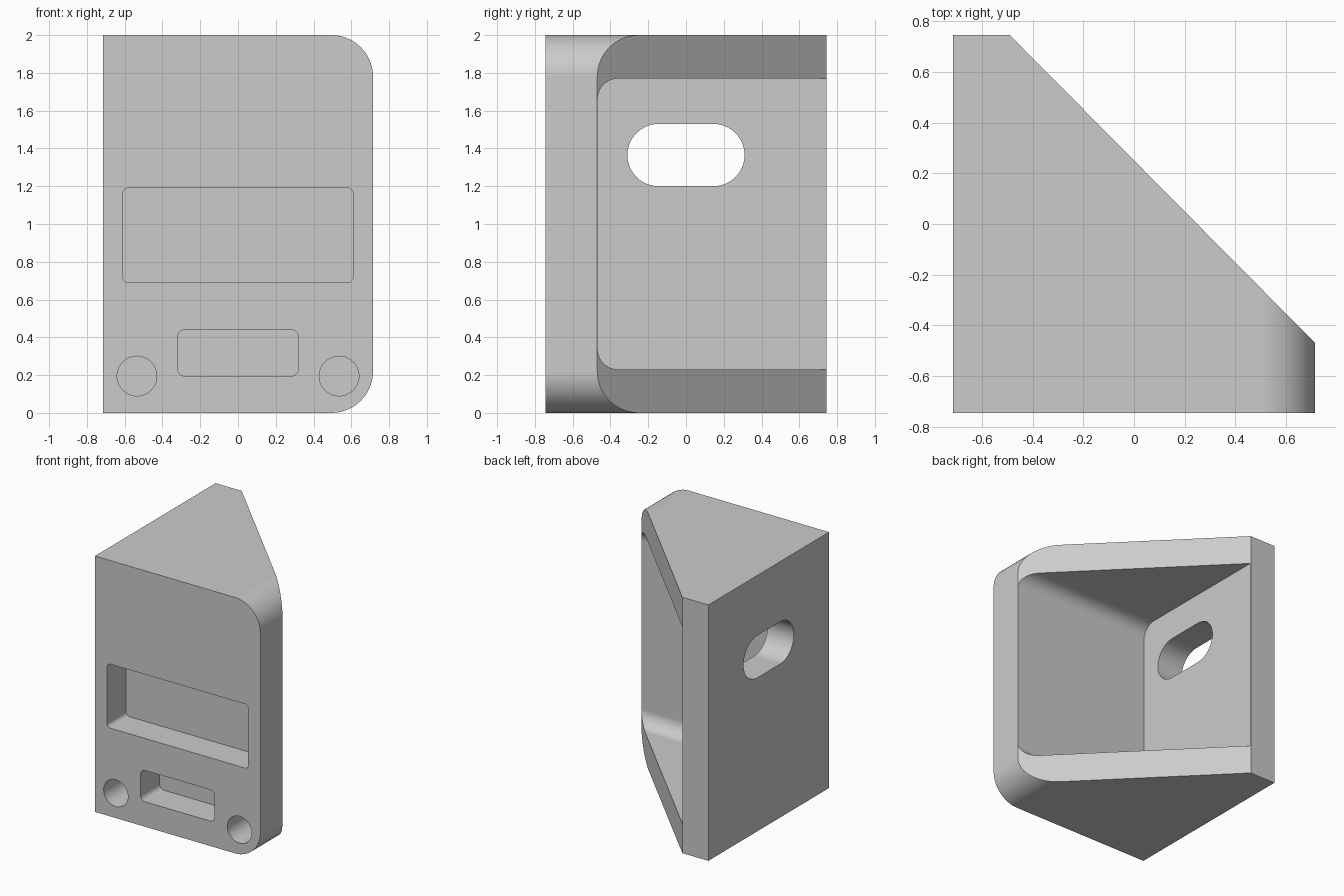
import bpy
import bmesh
from math import sin, cos, pi, radians
from mathutils import Vector

if "Cube" in bpy.data.objects:
    bpy.data.objects.remove(bpy.data.objects["Cube"], do_unlink=True)

W, D, H = 0.715, 0.745, 2.0     # half width, half depth, height
RIM_X, RIM_Y = -0.49, -0.47     # where the slanted back face begins and ends
POCKET_DEPTH = 0.235


def outline(corners, steps=14):
    """Polygon (u, v, radius) with its right-angled corners rounded."""
    points = []
    for i, (u, v, r) in enumerate(corners):
        p = Vector((u, v))
        if r == 0:
            points.append(p)
            continue
        d1 = (Vector(corners[i - 1][:2]) - p).normalized()
        d2 = (Vector(corners[(i + 1) % len(corners)][:2]) - p).normalized()
        centre = p + (d1 + d2) * r
        for k in range(steps + 1):
            t = k / steps * pi / 2
            points.append(centre - (d2 * cos(t) + d1 * sin(t)) * r)
    return points


def rect(u0, u1, v0, v1, r):
    return [(u0, v0, r), (u1, v0, r), (u1, v1, r), (u0, v1, r)]


def prism(name, corners, axis, lo, hi):
    """Extrude an outline along an axis, from lo to hi."""
    def place(p, a):
        return {"x": (a, p.x, p.y), "y": (p.x, a, p.y), "z": (p.x, p.y, a)}[axis]

    bm = bmesh.new()
    points = outline(corners)
    low = [bm.verts.new(place(p, lo)) for p in points]
    high = [bm.verts.new(place(p, hi)) for p in points]
    bm.faces.new(low)
    bm.faces.new(high)
    for i in range(len(points)):
        bm.faces.new((low[i - 1], low[i], high[i], high[i - 1]))
    bmesh.ops.remove_doubles(bm, verts=bm.verts, dist=1e-5)
    bmesh.ops.recalc_face_normals(bm, faces=bm.faces)
    mesh = bpy.data.meshes.new(name)
    bm.to_mesh(mesh)
    bm.free()
    obj = bpy.data.objects.new(name, mesh)
    bpy.context.collection.objects.link(obj)
    return obj


def cut(body, cutter):
    cutter.hide_render = True
    mod = body.modifiers.new(cutter.name, "BOOLEAN")
    mod.operation = "DIFFERENCE"
    mod.solver = "EXACT"
    mod.object = cutter
    bpy.context.view_layer.objects.active = body
    bpy.ops.object.modifier_apply(modifier=mod.name)
    bpy.data.objects.remove(cutter, do_unlink=True)


# Block with two rounded corners on one side
body = prism("bracket_body", [(-W, 0, 0), (W, 0, 0.22), (W, H, 0.22), (-W, H, 0)],
             "y", -D, D)

# Slanted back face
slope = (D - RIM_Y) / (W - RIM_X)
over = 0.3
cut(body, prism("slant_cutter",
                [(RIM_X - over, D + slope * over, 0),
                 (W + over, RIM_Y - slope * over, 0),
                 (W + over, D + slope * over, 0)], "z", -0.5, H + 0.5))

# Hollow behind the front plate, filleted along the plate
gap = 0.002
cut(body, prism("hollow_cutter",
                [(RIM_Y + gap, 0.23, 0.11), (1, 0.23, 0),
                 (1, 1.77, 0), (RIM_Y + gap, 1.77, 0.11)], "x", RIM_X + gap, 1))

# Slot through the side wall
cut(body, prism("slot_cutter", rect(-0.31, 0.31, 1.2, 1.53, 0.165), "x", -1, -0.4))

# Blind pockets and round holes in the front
pockets = [rect(-0.61, 0.61, 0.69, 1.19, 0.03), rect(-0.32, 0.32, 0.195, 0.44, 0.04)]
for side in (-1, 1):
    x, z, r = side * 0.535, 0.195, 0.105
    pockets.append(rect(x - r, x + r, z - r, z + r, r))
for shape in pockets:
    cut(body, prism("pocket_cutter", shape, "y", -1, -D + POCKET_DEPTH))

# Material
grey = bpy.data.materials.new("light_grey")
grey.use_nodes = True
colour = (0.6, 0.6, 0.6, 1)
grey.diffuse_color = colour
grey.node_tree.nodes["Principled BSDF"].inputs["Base Color"].default_value = colour
body.data.materials.clear()
body.data.materials.append(grey)
for face in body.data.polygons:
    face.material_index = 0

# Smooth rounded faces, crisp edges
bpy.ops.object.select_all(action="DESELECT")
body.select_set(True)
bpy.context.view_layer.objects.active = body
bpy.ops.object.shade_smooth_by_angle(angle=radians(30))
weighted = body.modifiers.new("flat_face_normals", "WEIGHTED_NORMAL")
weighted.keep_sharp = True
